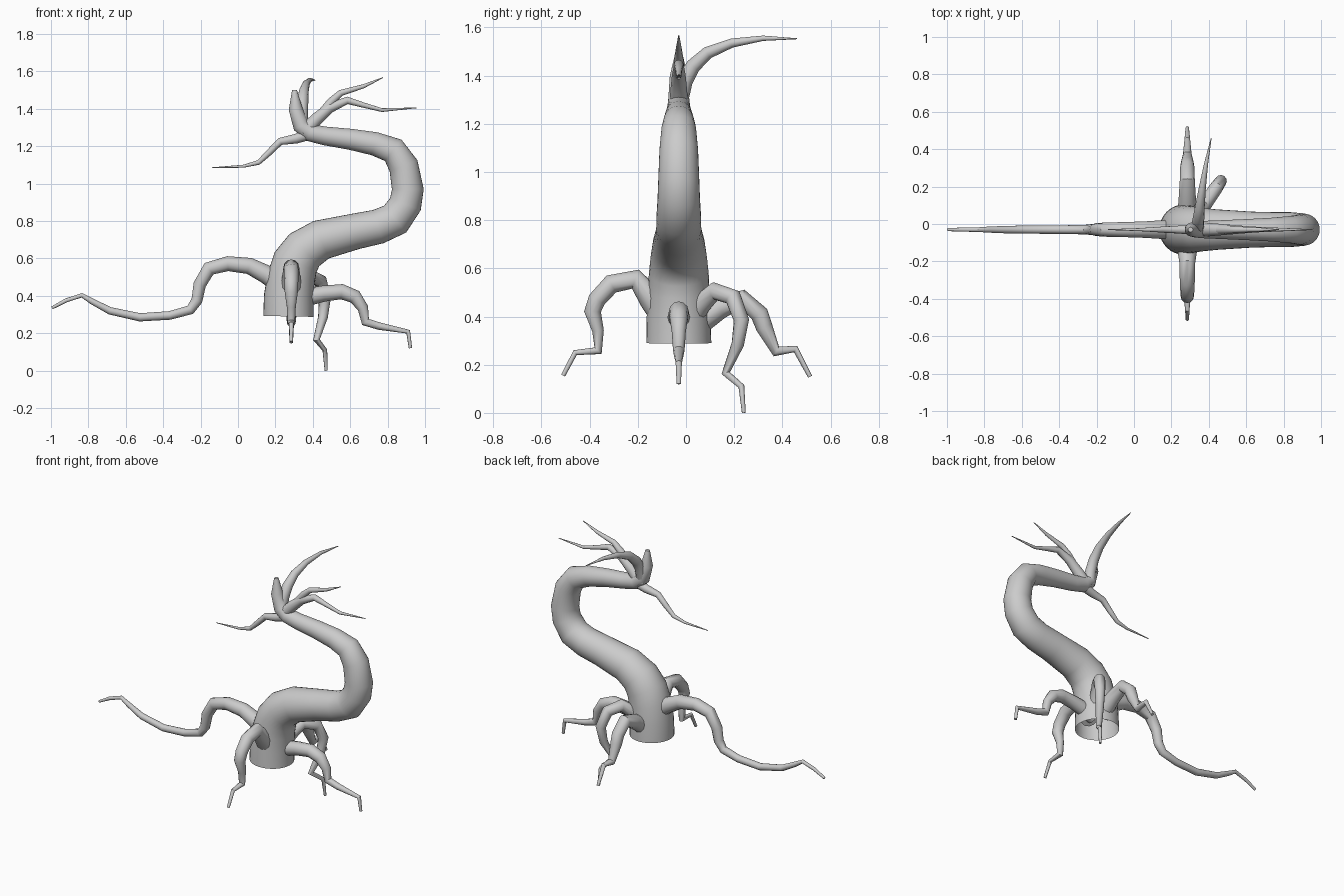
import bpy, bmesh, math
from mathutils import Vector

MID_Y = -0.03   # the trunk lies in this plane
ROOT_X = 0.285  # centre line of the roots


def tube(name, pts, normal, sides=12, cap_start=True):
    """Sweep a circle along (position, radius) points lying roughly in one plane."""
    bm = bmesh.new()
    pos = [Vector(p) for p, r in pts]
    rings = []
    for i, (p, r) in enumerate(pts):
        t = Vector((0, 0, 0))
        if i > 0:
            t += (pos[i] - pos[i - 1]).normalized()
        if i < len(pts) - 1:
            t += (pos[i + 1] - pos[i]).normalized()
        t.normalize()
        n = Vector(normal)
        n = (n - t * n.dot(t)).normalized()
        b = t.cross(n)
        rings.append([bm.verts.new(pos[i] + r * (math.cos(a) * n + math.sin(a) * b))
                      for a in (2 * math.pi * k / sides for k in range(sides))])
    for lo, hi in zip(rings, rings[1:]):
        for k in range(sides):
            j = (k + 1) % sides
            bm.faces.new((lo[k], lo[j], hi[j], hi[k]))
    if cap_start:
        bm.faces.new(rings[0][::-1])
    bm.faces.new(rings[-1])
    bmesh.ops.recalc_face_normals(bm, faces=bm.faces)
    me = bpy.data.meshes.new(name)
    bm.to_mesh(me)
    bm.free()
    ob = bpy.data.objects.new(name, me)
    bpy.context.collection.objects.link(ob)
    bpy.ops.object.select_all(action='DESELECT')
    ob.select_set(True)
    bpy.context.view_layer.objects.active = ob
    bpy.ops.object.shade_smooth_by_angle(angle=math.radians(40))
    return ob


def side_tube(name, pts, **kw):
    """Points are x, z, radius in the trunk plane."""
    return tube(name, [((x, MID_Y, z), r) for x, z, r in pts], (0, 1, 0), **kw)


def cross_tube(name, pts, slope=0.0, **kw):
    """Points are y, z, radius; slope leans the path toward +x."""
    return tube(name, [((ROOT_X + slope * (y - MID_Y), y, z), r) for y, z, r in pts],
                (1, -slope, 0), **kw)


# S-shaped trunk, open underneath, ending in an upright stub
side_tube("trunk", [
    (.27, .29, .135), (.272, .40, .133), (.285, .50, .128), (.308, .58, .124),
    (.355, .645, .117), (.445, .70, .108), (.63, .745, .096), (.75, .77, .093),
    (.84, .81, .093), (.895, .89, .088), (.908, .97, .085), (.885, 1.095, .08),
    (.83, 1.178, .072), (.73, 1.213, .063), (.60, 1.237, .056), (.465, 1.255, .05),
    (.385, 1.272, .047), (.335, 1.31, .043), (.308, 1.40, .037), (.302, 1.50, .013),
], sides=32, cap_start=False)

# Branches at the top
side_tube("long_right_branch", [
    (.35, 1.27, .04), (.42, 1.345, .034), (.49, 1.405, .028), (.585, 1.445, .02),
    (.67, 1.42, .014), (.77, 1.393, .01), (.955, 1.405, .002)])
side_tube("upper_right_branch", [
    (.45, 1.375, .026), (.50, 1.44, .022), (.55, 1.485, .017), (.67, 1.52, .011),
    (.775, 1.567, .002)])
side_tube("left_branch", [
    (.38, 1.265, .032), (.31, 1.24, .026), (.225, 1.225, .02), (.165, 1.165, .017),
    (.11, 1.113, .013), (.03, 1.093, .008), (-.14, 1.085, .002)])
tube("back_branch", [
    ((.335, -.03, 1.29), .038), ((.34, -.005, 1.38), .034), ((.345, .03, 1.44), .031),
    ((.352, .09, 1.495), .026), ((.365, .19, 1.535), .019), ((.385, .32, 1.555), .011),
    ((.413, .46, 1.553), .002)], (1, 0, 0))

# Roots in the trunk plane
side_tube("right_root", [
    (.30, .37, .05), (.38, .395, .047), (.46, .412, .043), (.555, .422, .041),
    (.625, .395, .038), (.668, .335, .029), (.682, .26, .024), (.755, .238, .02),
    (.91, .208, .013), (.922, .12, .009)])
side_tube("left_root", [
    (.22, .47, .055), (.15, .515, .05), (.06, .56, .044), (-.055, .572, .04),
    (-.155, .545, .038), (-.205, .46, .034), (-.22, .375, .03), (-.255, .325, .026),
    (-.365, .295, .023), (-.525, .285, .022), (-.685, .32, .02), (-.78, .37, .016),
    (-.835, .403, .012), (-.92, .375, .011), (-.995, .335, .008)])

# Roots leading forward, backward and diagonally
cross_tube("front_root", [
    (-.08, .39, .06), (-.145, .475, .052), (-.21, .555, .042), (-.31, .535, .04),
    (-.37, .47, .037), (-.388, .42, .035), (-.365, .34, .024), (-.365, .258, .02),
    (-.46, .25, .012), (-.51, .155, .009)])
cross_tube("back_root", [
    (.03, .36, .055), (.14, .435, .046), (.235, .472, .04), (.305, .41, .038),
    (.325, .355, .035), (.375, .255, .023), (.455, .265, .015), (.515, .15, .009)])
cross_tube("diagonal_root", [
    (.02, .39, .05), (.06, .45, .043), (.12, .505, .038), (.195, .48, .036),
    (.23, .385, .032), (.215, .285, .026), (.165, .165, .018), (.23, .11, .013),
    (.24, 0, .008)], slope=.69)
